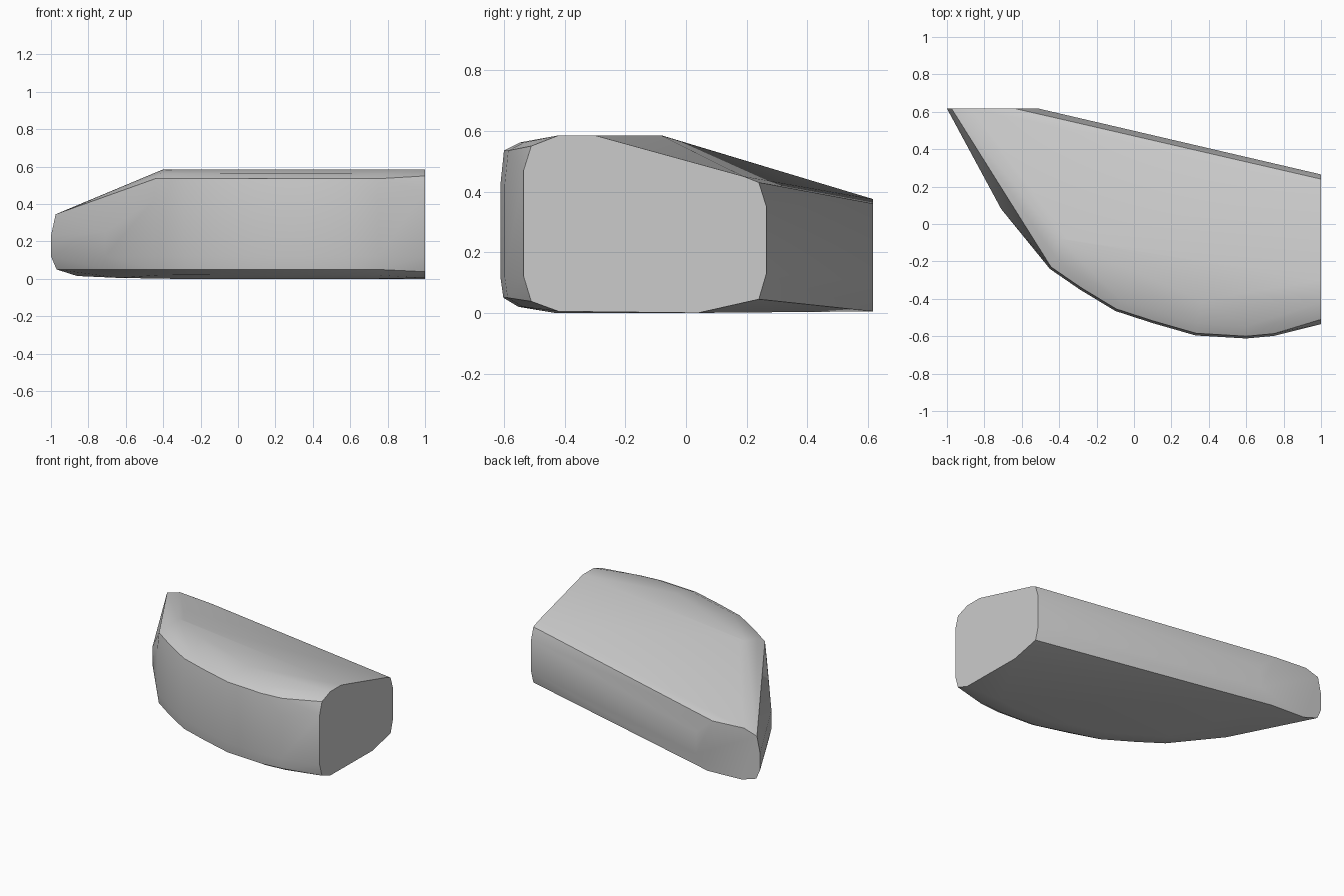
import bpy
import bmesh
from mathutils import Vector

old = bpy.data.objects.get("Cube")
if old:
    bpy.data.objects.remove(old, do_unlink=True)

# One plain grey
grey = bpy.data.materials.new("plain grey")
grey.use_nodes = True
colour = (0.6, 0.6, 0.6, 1)
grey.diffuse_color = colour
grey.node_tree.nodes["Principled BSDF"].inputs["Base Color"].default_value = colour

points = []

# Bowed front wall: plan curve swept with a rounded-edge profile (inset, height)
bow = [Vector(p) for p in [(-0.45, -0.24), (-0.29, -0.35), (-0.1, -0.465), (0.1, -0.53),
                           (0.33, -0.596), (0.6, -0.612), (0.75, -0.598)]]
edge_profile = [(0.18, 0.0), (0.06, 0.02), (0.01, 0.05), (0, 0.12),
                (0, 0.42), (0.012, 0.535), (0.065, 0.562), (0.19, 0.585)]
for i, p in enumerate(bow):
    along = (bow[min(i + 1, len(bow) - 1)] - bow[max(i - 1, 0)]).normalized()
    inward = Vector((-along.y, along.x))
    for inset, z in edge_profile:
        q = p + inward * inset
        points.append((q.x, q.y, z))

# Slanted side wall, widest at mid height
points += [(-0.71, 0.08, z) for z in (0.12, 0.25)]
points += [(-0.7, 0.095, 0.05), (-0.64, 0.13, 0.005)]

# Flat large end (y, z)
large_end = [(-0.535, 0.12), (-0.535, 0.47), (-0.51, 0.55), (-0.42, 0.585), (-0.3, 0.585),
             (0.19, 0.45), (0.24, 0.43), (0.265, 0.35), (0.265, 0.13), (0.24, 0.045),
             (0.04, 0.0), (-0.42, 0.005), (-0.51, 0.038)]
points += [(1, y, z) for y, z in large_end]

# Flat small end (x, z)
small_end = [(-1, 0.12), (-1, 0.23), (-0.975, 0.345), (-0.876, 0.375), (-0.635, 0.36),
             (-0.51, 0.25), (-0.51, 0.1), (-0.6, 0.005), (-0.86, 0.015), (-0.97, 0.05)]
points += [(x, 0.617, z) for x, z in small_end]

# Left end of the roof ridge
points.append((-0.4, -0.08, 0.585))

# Solid skin over all sections
bm = bmesh.new()
for p in points:
    bm.verts.new(p)
bmesh.ops.convex_hull(bm, input=bm.verts[:])
bmesh.ops.delete(bm, geom=[v for v in bm.verts if not v.link_faces], context='VERTS')
bmesh.ops.dissolve_limit(bm, angle_limit=0.02, verts=bm.verts[:], edges=bm.edges[:])
bmesh.ops.recalc_face_normals(bm, faces=bm.faces[:])
mesh = bpy.data.meshes.new("curved_block")
bm.to_mesh(mesh)
bm.free()
mesh.materials.append(grey)
block = bpy.data.objects.new("curved_block", mesh)
bpy.context.collection.objects.link(block)
bpy.ops.object.select_all(action='DESELECT')
block.select_set(True)
bpy.context.view_layer.objects.active = block
bpy.ops.object.shade_smooth_by_angle(angle=0.52)
